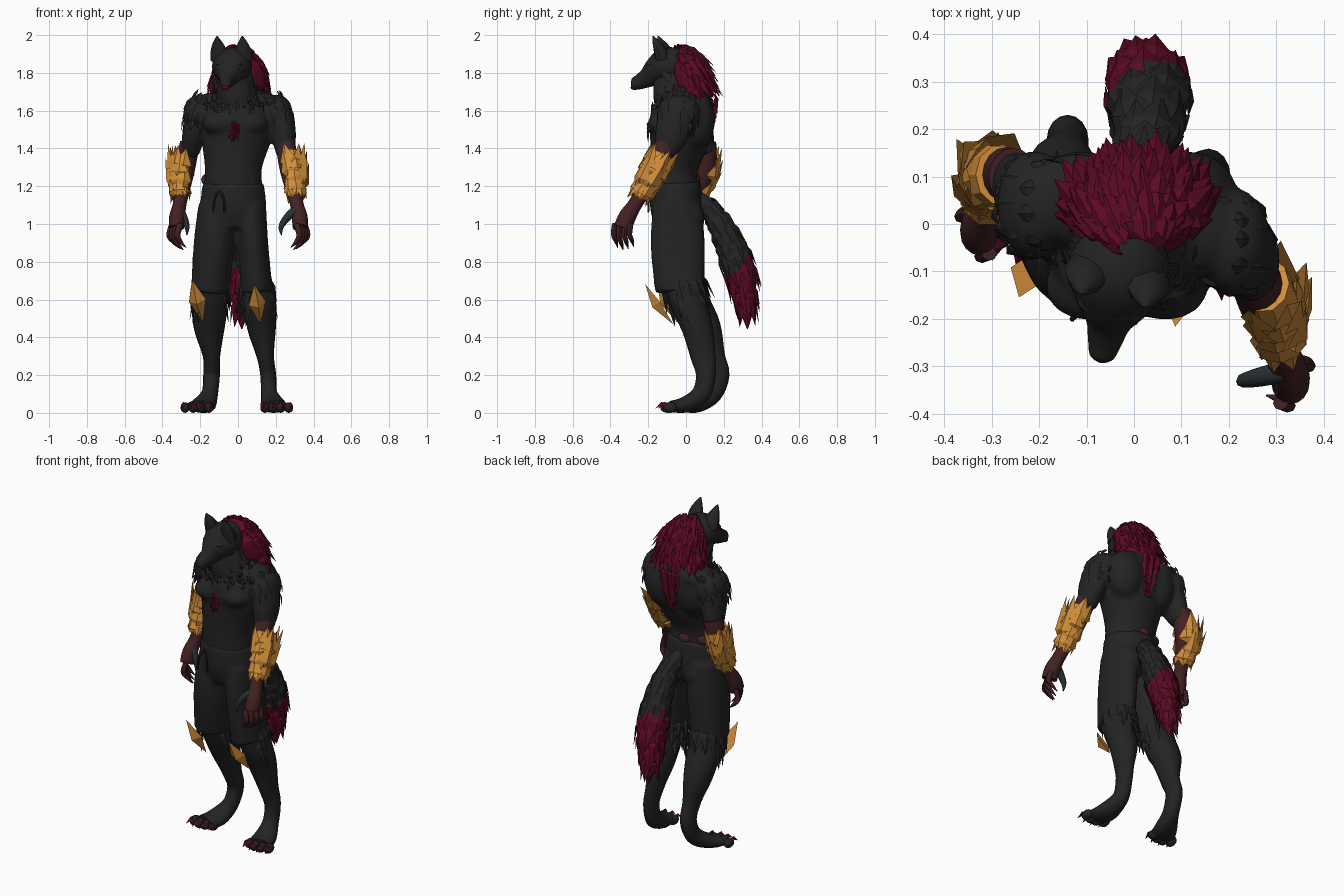
import bpy, bmesh, math, random
from mathutils import Vector, Matrix

random.seed(4)
cube = bpy.data.objects.get("Cube")
if cube:
    bpy.data.objects.remove(cube)


def material(name, rgb):
    m = bpy.data.materials.new(name)
    m.use_nodes = True
    m.diffuse_color = (*rgb, 1)
    bsdf = m.node_tree.nodes["Principled BSDF"]
    bsdf.inputs["Base Color"].default_value = (*rgb, 1)
    bsdf.inputs["Roughness"].default_value = 0.8
    return m


BLACK = material("black fur", (0.017, 0.017, 0.017))
RED = material("crimson fur", (0.105, 0.003, 0.017))
GOLD = material("gold plate", (0.64, 0.27, 0.042))
BROWN = material("dark brown skin", (0.055, 0.015, 0.016))
SLATE = material("slate skin", (0.022, 0.03, 0.034))


# Paths hold (x, y, z, side radius, depth radius) and are smoothly interpolated
def sample(path, t):
    n = len(path) - 1
    f = min(max(t, 0), 1) * n
    i = min(int(f), n - 1)
    u = f - i
    a, b, c, d = (path[min(max(j, 0), n)] for j in (i - 1, i, i + 1, i + 2))
    v = [q + 0.5 * u * (r - p + u * (2 * p - 5 * q + 4 * r - s + u * (3 * (q - r) + s - p)))
         for p, q, r, s in zip(a, b, c, d)]
    return Vector(v[:3]), max(v[3], 0.002), max(v[4], 0.002)


def surface(path, t, angle):
    c, r1, r2 = sample(path, t)
    tan = (sample(path, t + 0.03)[0] - sample(path, t - 0.03)[0]).normalized()
    side = (Vector((1, 0, 0)) - tan * tan.x).normalized()
    up = tan.cross(side)
    ca, sa = math.cos(angle), math.sin(angle)
    return c + side * r1 * ca + up * r2 * sa, (side * ca / r1 + up * sa / r2).normalized(), tan


def tube(bm, path, sides=16, steps=4):
    n = steps * (len(path) - 1)
    rings = [[bm.verts.new(surface(path, i / n, k * math.tau / sides)[0]) for k in range(sides)]
             for i in range(n + 1)]
    for a, b in zip(rings, rings[1:]):
        for k in range(sides):
            j = (k + 1) % sides
            bm.faces.new((a[k], a[j], b[j], b[k]))
    bm.faces.new(rings[0])
    bm.faces.new(rings[-1])


def blob(bm, centre, radii):
    m = Matrix.Translation(centre) @ Matrix.Diagonal((*radii, 1))
    bmesh.ops.create_uvsphere(bm, u_segments=16, v_segments=10, radius=1, matrix=m)


# A ridged shard, used for fur tufts and armour scales
def leaf(bm, p, d, n, length, width, thick, root=0.4):
    p, d, n = Vector(p), Vector(d).normalized(), Vector(n)
    n = (n - d * n.dot(d)).normalized()
    side = d.cross(n) * width
    base, l, r, ridge, tip = (bm.verts.new(v) for v in (
        p - d * length * root, p + side, p - side, p + n * thick, p + d * length))
    for f in ((base, l, ridge), (base, ridge, r), (l, tip, ridge), (r, ridge, tip),
              (base, r, l), (l, r, tip)):
        bm.faces.new(f)


def fur(bm, path, rows, count, length, width, flare, arc=(0, math.tau), thick=0.012):
    for i, t in enumerate(rows):
        for k in range(count):
            u = (k + 0.5 * (i % 2) + random.uniform(-0.25, 0.25)) / count
            p, n, tan = surface(path, t + random.uniform(-0.02, 0.02), arc[0] + (arc[1] - arc[0]) * u)
            leaf(bm, p, tan + n * flare * random.uniform(0.6, 1.3), n,
                 length * random.uniform(0.75, 1.25), width, thick)


def spread(a, b, n):
    return [a + (b - a) * i / (n - 1) for i in range(n)]


def finish(name, bm, mats, pick=None, smooth=True, voxel=0):
    bmesh.ops.recalc_face_normals(bm, faces=bm.faces)
    if pick:
        for f in bm.faces:
            f.material_index = pick(f.calc_center_median())
    me = bpy.data.meshes.new(name)
    bm.to_mesh(me)
    bm.free()
    for m in mats:
        me.materials.append(m)
    ob = bpy.data.objects.new(name, me)
    bpy.context.collection.objects.link(ob)
    if smooth:
        bpy.ops.object.select_all(action="DESELECT")
        ob.select_set(True)
        bpy.context.view_layer.objects.active = ob
        bpy.ops.object.shade_smooth_by_angle(angle=math.radians(50))
    if voxel:
        rm = ob.modifiers.new("Fuse", "REMESH")
        rm.mode, rm.voxel_size, rm.use_smooth_shade = "VOXEL", voxel, True
        sm = ob.modifiers.new("Soften", "SMOOTH")
        sm.factor, sm.iterations = 0.5, 8
    return ob


# Torso with chest, shoulders, shoulder blades and upper arms
bm = bmesh.new()
tube(bm, [(-.02, -.05, 1.1, .16, .12), (-.025, -.06, 1.2, .155, .125), (-.025, -.06, 1.3, .152, .125),
          (-.015, -.04, 1.42, .178, .152), (0, -.025, 1.53, .195, .17), (0, -.015, 1.63, .175, .16),
          (-.01, -.05, 1.7, .11, .13), (-.03, -.07, 1.8, .085, .1)], 24)
SHOULDERS = {"left": (1, -.04), "right": (-1, .04)}
ARMS = {"left": [(.21, -.04, 1.62, .07, .09), (.24, -.07, 1.49, .068, .095), (.25, -.11, 1.37, .05, .058)],
        "right": [(-.21, .04, 1.62, .07, .09), (-.232, .06, 1.49, .063, .09), (-.255, .1, 1.37, .05, .058)]}
for part, (s, y) in SHOULDERS.items():
    blob(bm, (s * .21, y, 1.59), (.08, .118, .095))
    blob(bm, (s * .12, y * .8 + .02, 1.64), (.1, .1, .06))
    blob(bm, (s * .08 - .015, -.13, 1.53), (.095, .075, .06))
    blob(bm, (s * .11, .06, 1.55), (.11, .095, .15))
    tube(bm, ARMS[part])
finish("torso", bm, [BLACK], voxel=.012)

# Shoulder and collar fur, lying flat
bm = bmesh.new()
for s, y in SHOULDERS.values():
    path = [(s * .16, y, 1.69, .05, .08), (s * .212, y, 1.6, .07, .11), (s * .232, y - .01, 1.5, .062, .088)]
    fur(bm, path, spread(.2, .85, 4), 9, .055, .02, .06, thick=.007)
fur(bm, [(-.01, -.05, 1.73, .1, .12), (0, -.02, 1.64, .165, .155), (0, -.03, 1.54, .19, .165)],
    spread(.1, .7, 5), 14, .055, .02, .06, thick=.008)
finish("shoulder_fur", bm, [BLACK], smooth=False)

# Shorts
THIGHS = {"left": [(.065, -.05, 1.1, .085, .125), (.08, -.045, .9, .08, .145), (.1, -.035, .64, .085, .13)],
          "right": [(-.11, -.04, 1.1, .1, .125), (-.125, -.04, .9, .11, .14), (-.15, -.02, .64, .1, .12)]}
bm = bmesh.new()
tube(bm, [(-.025, -.05, .98, .14, .11), (-.025, -.05, 1.08, .175, .14), (-.025, -.055, 1.22, .162, .134)], 24)
for s, part in ((1, "left"), (-1, "right")):
    tube(bm, THIGHS[part])
    blob(bm, (s * .075 - .02, .015, 1.03), (.085, .085, .1))
finish("shorts", bm, [BLACK], voxel=.012)

# Drawstring of the shorts
bm = bmesh.new()
for s in (-1, 1):
    tube(bm, [(-.1, -.175, 1.18, .006, .006), (-.1 + s * .025, -.195, 1.13, .006, .006),
              (-.1 + s * .03, -.2, 1.06, .006, .006)], 6)
finish("drawstring", bm, [BLACK])

# Bare patches at the back of the waist
bm = bmesh.new()
for x, y in ((-.12, .018), (-.03, .048), (-.155, -.05)):
    blob(bm, (x, y, 1.235), (.04, .028, .034))
finish("waist_patches", bm, [BROWN])

# Lower legs, feet, toes, claws, knee fur and knee plates
LEGS = {"left": [(.1, -.02, .72, .075, .1), (.118, .01, .58, .084, .09), (.125, .06, .45, .076, .082),
                 (.145, .09, .3, .046, .066), (.16, .105, .2, .042, .052), (.165, .08, .1, .044, .05),
                 (.185, .0, .045, .066, .043), (.2, -.08, .034, .072, .03)],
        "right": [(-.145, -.01, .72, .09, .1), (-.15, .04, .58, .095, .09), (-.152, .1, .45, .082, .085),
                  (-.14, .145, .3, .046, .062), (-.14, .178, .2, .044, .052), (-.15, .14, .1, .044, .05),
                  (-.18, .06, .045, .066, .043), (-.212, -.01, .034, .072, .03)]}
PLATES = {"left": ((.102, -.145, .58), (-.15, -.7, 1)), "right": ((-.215, -.1, .595), (-.25, -.5, 1))}
for s, part in ((1, "left"), (-1, "right")):
    path = LEGS[part]
    bm, claws = bmesh.new(), bmesh.new()
    tube(bm, path)
    toe = Vector(path[-1][:3])
    for k in range(4):
        off = (k - 1.5) * .042
        c = toe + Vector((off + s * .005, -.025 + abs(k - 1.5) * .014, -.006))
        blob(bm, c, (.024, .038, .028))
        leaf(claws, c + Vector((off * .1, -.026, .016)), (off * 3 + s * .15, -1, -.55), (0, 0, 1),
             .044, .016, .016)
    finish(part + "_lower_leg", bm, [BLACK])
    finish(part + "_foot_claws", claws, [RED], smooth=False)
    bm = bmesh.new()
    x, y = THIGHS[part][-1][:2]
    fur(bm, [(x, y, .72, .088, .125), (x, y + .03, .6, .085, .1), (x, y + .06, .48, .08, .088)],
        (.25, .42, .6), 10, .1, .03, .22, (math.pi * .72, math.pi * 2.2))
    finish(part + "_knee_fur", bm, [BLACK], smooth=False)
    bm = bmesh.new()
    p, d = PLATES[part]
    leaf(bm, p, d, (s * .15, -1, -.2), .125, .046, .04, 1.1)
    finish(part + "_knee_plate", bm, [GOLD], smooth=False)

# Forearms, hands and scaled bracers open on the inner side
FOREARMS = {"left": [(.25, -.1, 1.43, .052, .06), (.275, -.17, 1.28, .052, .055), (.308, -.26, 1.12, .036, .038),
                     (.326, -.31, 1.04, .042, .046), (.33, -.335, .98, .04, .048)],
            "right": [(-.255, .1, 1.43, .052, .06), (-.282, .1, 1.28, .052, .055), (-.306, .04, 1.12, .036, .038),
                      (-.322, -.0, 1.04, .042, .046), (-.326, -.02, .98, .04, .048)]}
for s, part in ((1, "left"), (-1, "right")):
    path = FOREARMS[part]
    bm = bmesh.new()
    tube(bm, path)
    x, y, z = path[-1][:3]
    for k in range(4):
        fx, fy = x + s * (k - 1.5) * .014, y + (k - 1.5) * .028
        drop = .012 * abs(k - 1.3)
        tube(bm, [(fx, fy, z + .02, .017, .015), (fx + s * .016, fy - .006, z - .035, .016, .014),
                  (fx + s * .004, fy + .006, z - .085 + drop, .013, .011),
                  (fx - s * .03, fy + .016, z - .12 + drop, .002, .002)], 8)
    finish(part + "_forearm_and_hand", bm, [BROWN])
    bm = bmesh.new()
    w = .1 if s > 0 else .055
    tube(bm, [(x - s * .01, y + .025, z + .1, .022, .024), (x - s * w * .55, y + .015, z + .07, .022, .022),
              (x - s * w, y + .005, z + .01, .015, .015), (x - s * w, y, z - .04, .002, .002)], 8)
    finish(part + "_thumb", bm, [SLATE])
    out = Vector((s * .016, 0, 0))
    wrist, mid, elbow = (sample(path, t)[0] + out * k for t, k in ((.46, .3), (.28, 1), (.12, 1)))
    guard = [(*wrist, .042, .046), (*mid, .058, .068), (*elbow, .052, .064)]
    bm = bmesh.new()
    tube(bm, guard, 10, 2)
    outer = 0 if s > 0 else math.pi
    arc = (outer - math.pi * .7, outer + math.pi * .7)
    fur(bm, guard, spread(.12, .72, 4), 5, .095, .045, .18, arc, .016)
    fur(bm, guard[::-1], (.85,), 7, .055, .028, .1)
    for t in (.35, .6):
        for k in (-.6, .3):
            q, n, tan = surface(guard, t, outer + k)
            leaf(bm, q, tan + n * .3, n, .13, .042, .025)
    finish(part + "_bracer", bm, [GOLD], smooth=False)

# Head, turned a little to its right
def place(ob):
    ob.location, ob.rotation_euler = (-.02, -.042, 0), (0, 0, -.2)


bm = bmesh.new()
tube(bm, [(0, .04, 1.82, .07, .08), (0, -.02, 1.835, .1, .098), (0, -.07, 1.83, .106, .1),
          (0, -.12, 1.805, .083, .078), (0, -.165, 1.775, .05, .054), (0, -.21, 1.752, .036, .04),
          (0, -.24, 1.742, .027, .032), (0, -.252, 1.74, .014, .018)], 20)
for s in (-1, 1):
    blob(bm, (s * .042, -.125, 1.848), (.034, .035, .016))
    for k in range(4):
        leaf(bm, (s * .09, -.06 + k * .015, 1.81 - k * .025), (s * .5, .5, -1), (s, -.2, 0), .07, .026, .012)
place(finish("head", bm, [BLACK]))
bm = bmesh.new()
for s in (-1, 1):
    tube(bm, [(s * .062, -.07, 1.87, .052, .04), (s * .066, -.085, 1.92, .044, .034),
              (s * .068, -.105, 1.96, .026, .02), (s * .068, -.122, 1.995, .003, .003)], 8, 2)
place(finish("ears", bm, [BLACK]))
bm = bmesh.new()
for s in (-1, 1):
    blob(bm, (s * .05, -.156, 1.822), (.011, .009, .006))
place(finish("eyes", bm, [SLATE]))
bm = bmesh.new()
blob(bm, (0, -.234, 1.723), (.023, .022, .014))
place(finish("mouth", bm, [RED]))

# Mane with a strip down the spine, and chest tuft
MANE = [(.015, -.035, 1.915, .06, .035), (.005, -.005, 1.87, .105, .075), (.008, .02, 1.8, .135, .092),
        (.008, .04, 1.72, .14, .09), (.01, .07, 1.64, .09, .065)]
bm = bmesh.new()
tube(bm, MANE, 14, 3)
fur(bm, MANE, spread(.06, .78, 8), 10, .09, .034, .5, (math.pi * .93, math.pi * 2.07), .016)
for i in range(8):
    for k in (-1, 0, 1):
        x = .005 + k * (.042 - i * .004) + random.uniform(-.006, .006)
        leaf(bm, (x, .158 - i * .005, 1.66 - i * .025), (k * .1, .1, -1), (k * .3, 1, 0), .075, .024, .014)
finish("mane", bm, [RED], smooth=False)
bm = bmesh.new()
for k in range(11):
    u, v = random.uniform(-1, 1), k / 10
    leaf(bm, (-.022 + u * .03 * (1 - v * .6), -.196, 1.53 - v * .06), (u * .6, -.12, -1),
         (0, -1, 0), .04, .015, .012)
finish("chest_tuft", bm, [RED], smooth=False)

# Tail with a crimson end, the colour reaching higher on its back and right
TAIL = [(-.01, .06, 1.15, .03, .03), (.02, .15, 1.05, .055, .055), (.03, .22, .92, .075, .072),
        (.03, .275, .78, .085, .085), (.025, .305, .66, .07, .068), (.02, .32, .55, .042, .04),
        (.02, .325, .445, .003, .003)]
bm = bmesh.new()
tube(bm, TAIL, 12, 3)
fur(bm, TAIL, spread(.12, .8, 9), 8, .09, .036, .1)
finish("tail", bm, [BLACK, RED], pick=lambda c: int(c.z < .74 + (c.y - .2) * .9 - (c.x - .03) * .5),
       smooth=False)
